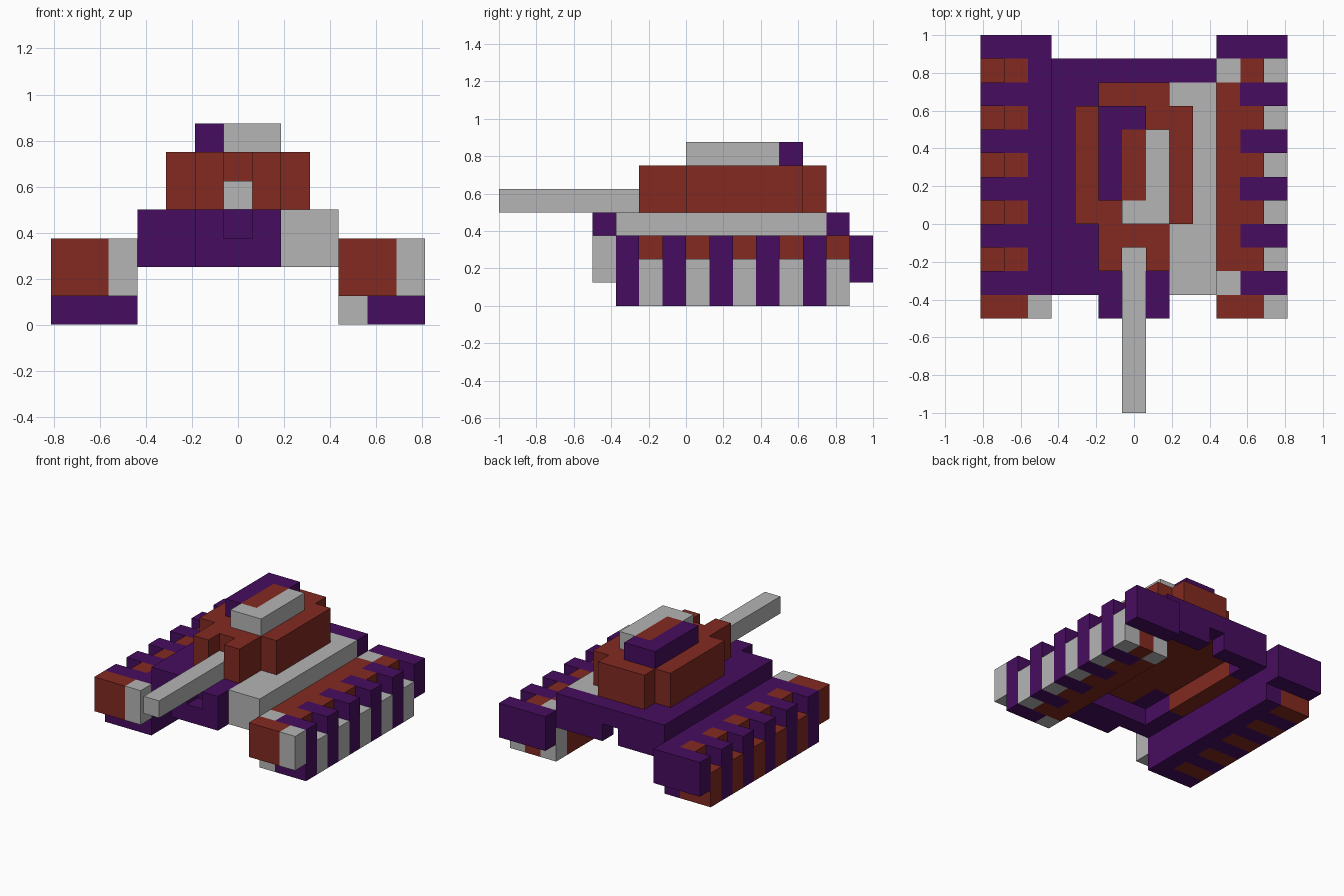
import bpy, bmesh, math
from mathutils import Vector

if "Cube" in bpy.data.objects:
    bpy.data.objects.remove(bpy.data.objects["Cube"])

U = 0.125                                  # edge of one block
ORIGIN = Vector((-0.8125, -1.0, 0.0))


def material(name, rgb):
    m = bpy.data.materials.new(name)
    m.diffuse_color = (*rgb, 1)
    m.use_nodes = True
    m.node_tree.nodes["Principled BSDF"].inputs["Base Color"].default_value = m.diffuse_color
    return m


MATS = [material("purple", (0.062, 0.004, 0.115)),
        material("brick red", (0.225, 0.023, 0.015)),
        material("light grey", (0.46, 0.46, 0.46))]
P, R, G = 0, 1, 2
# outward direction -> corners of that block face, counter-clockwise from outside
SIDES = {(1, 0, 0): [(1, 0, 0), (1, 1, 0), (1, 1, 1), (1, 0, 1)],
         (-1, 0, 0): [(0, 0, 0), (0, 0, 1), (0, 1, 1), (0, 1, 0)],
         (0, 1, 0): [(0, 1, 0), (0, 1, 1), (1, 1, 1), (1, 1, 0)],
         (0, -1, 0): [(0, 0, 0), (1, 0, 0), (1, 0, 1), (0, 0, 1)],
         (0, 0, 1): [(0, 0, 1), (1, 0, 1), (1, 1, 1), (0, 1, 1)],
         (0, 0, -1): [(0, 0, 0), (0, 1, 0), (1, 1, 0), (1, 0, 0)]}


def part(name, boxes):
    """Stack boxes (colour, x range, y range, z range) of blocks; later ones
    overwrite, colour None carves. Only the outer skin is kept."""
    cells = {}
    for col, xs, ys, zs in boxes:
        for x in range(xs[0], xs[1] + 1):
            for y in range(ys[0], ys[1] + 1):
                for z in range(zs[0], zs[1] + 1):
                    cells[x, y, z] = col
    cells = {c: col for c, col in cells.items() if col is not None}
    bm = bmesh.new()
    for c, col in cells.items():
        for d, corners in SIDES.items():
            if tuple(Vector(c) + Vector(d)) not in cells:
                f = bm.faces.new([bm.verts.new(ORIGIN + (Vector(c) + Vector(k)) * U)
                                  for k in corners])
                f.material_index = col
    bmesh.ops.remove_doubles(bm, verts=bm.verts, dist=1e-4)
    bmesh.ops.dissolve_limit(bm, angle_limit=math.radians(1), verts=bm.verts,
                             edges=bm.edges, delimit={'MATERIAL'})
    me = bpy.data.meshes.new(name)
    bm.to_mesh(me)
    bm.free()
    for m in MATS:
        me.materials.append(m)
    bpy.context.collection.objects.link(bpy.data.objects.new(name, me))


LINKS, GAPS = range(5, 14, 2), range(6, 15, 2)

# left track: purple inside, red between the raised links
part("left_track",
     [(P, (0, 2), (5, 14), (0, 2)), (P, (0, 2), (15, 15), (1, 2)),
      (R, (0, 1), (4, 4), (1, 2)), (G, (2, 2), (4, 4), (1, 2))]
     + [(R, (0, 1), (j, j), (0, 2)) for j in GAPS]
     + [(None, (0, 0), (j, j), (2, 2)) for j in GAPS])

# right track: red core, grey between the raised links
part("right_track",
     [(R, (10, 11), (5, 14), (0, 2)), (P, (10, 12), (15, 15), (1, 2)),
      (G, (10, 10), (5, 5), (0, 2)), (G, (10, 10), (14, 14), (0, 2)),
      (R, (10, 11), (4, 4), (1, 2)), (G, (12, 12), (4, 4), (1, 2))]
     + [(P, (11, 12), (j, j), (0, 2)) for j in LINKS]
     + [(G, (12, 12), (j, j), (0, 1)) for j in GAPS])

# hull: open underneath, grey right flank, notched nose and tail
part("hull",
     [(P, (3, 9), (5, 14), (2, 3)), (G, (8, 9), (5, 13), (2, 3)),
      (P, (5, 7), (4, 4), (2, 3)), (None, (6, 6), (4, 4), (3, 3)),
      (None, (4, 8), (6, 13), (2, 2)), (None, (6, 6), (14, 14), (2, 2)),
      (R, (4, 8), (8, 12), (3, 3)), (R, (5, 7), (6, 13), (3, 3)),
      (R, (3, 3), (8, 12), (2, 2))])

# turret with a slot for the gun
part("turret",
     [(R, (4, 8), (8, 12), (4, 5)), (R, (5, 7), (6, 13), (4, 5)),
      (None, (6, 6), (6, 6), (4, 5))])
part("gun_barrel", [(G, (6, 6), (0, 6), (4, 4))])

# hatch with two opposite corners missing
part("hatch",
     [(P, (5, 5), (9, 12), (6, 6)), (P, (6, 6), (12, 12), (6, 6)),
      (R, (6, 6), (9, 11), (6, 6)), (G, (6, 7), (8, 8), (6, 6)),
      (G, (7, 7), (9, 11), (6, 6))])
